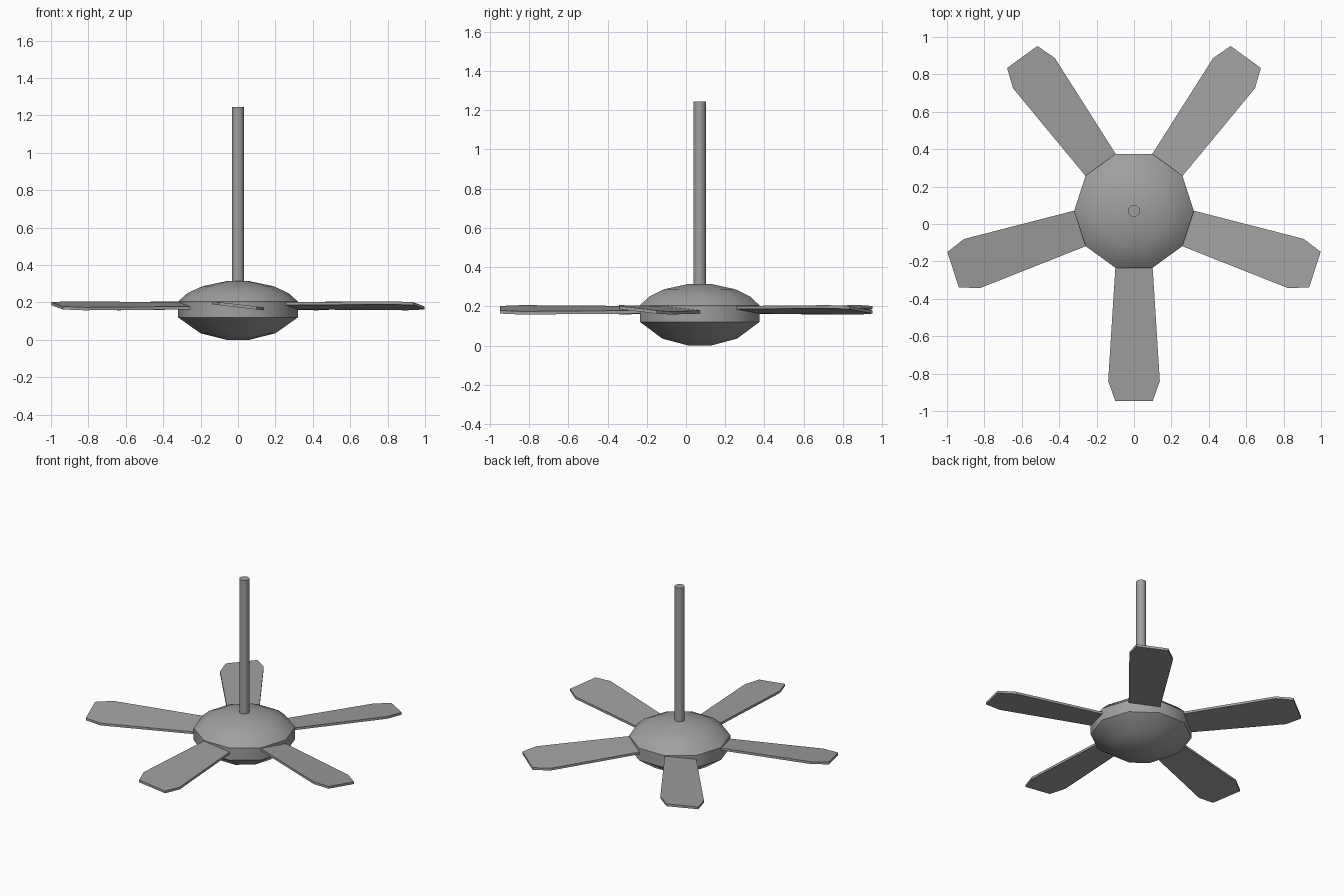
import bpy, bmesh, math
from mathutils import Matrix, Vector

cube = bpy.data.objects.get("Cube")
if cube:
    bpy.data.objects.remove(cube)

CENTRE = Vector((0, 0.07, 0))
grey = bpy.data.materials.new("mid_grey")
grey.use_nodes = True
grey.diffuse_color = (0.35, 0.35, 0.35, 1)
grey.node_tree.nodes["Principled BSDF"].inputs["Base Color"].default_value = (0.35, 0.35, 0.35, 1)


def finish(name, bm, smooth_angle=None):
    bmesh.ops.recalc_face_normals(bm, faces=bm.faces[:])
    mesh = bpy.data.meshes.new(name)
    bm.to_mesh(mesh)
    bm.free()
    mesh.materials.append(grey)
    obj = bpy.data.objects.new(name, mesh)
    obj.location = CENTRE
    bpy.context.collection.objects.link(obj)
    if smooth_angle:
        bpy.ops.object.select_all(action="DESELECT")
        obj.select_set(True)
        bpy.context.view_layer.objects.active = obj
        bpy.ops.object.shade_smooth_by_angle(angle=math.radians(smooth_angle))
    return obj


def lathe(name, profile, sides, smooth_angle):
    """Stack rings of (radius, height) and cap both ends."""
    bm = bmesh.new()
    rings = []
    for r, z in profile:
        rings.append([bm.verts.new((r * math.cos(math.tau * i / sides),
                                    r * math.sin(math.tau * i / sides), z))
                      for i in range(sides)])
    for low, high in zip(rings, rings[1:]):
        for i in range(sides):
            j = (i + 1) % sides
            bm.faces.new((low[i], low[j], high[j], high[i]))
    bm.faces.new(rings[0])
    bm.faces.new(rings[-1])
    return finish(name, bm, smooth_angle)


# Ten-sided motor housing with shallow domes above and below a straight band
lathe("motor_housing",
      [(0.06, 0), (0.2, 0.035), (0.32, 0.12), (0.32, 0.205),
       (0.27, 0.25), (0.19, 0.287), (0.06, 0.314)], 10, 37)

# Ceiling rod
lathe("ceiling_rod", [(0.032, 0.3), (0.032, 1.245)], 20, 40)

# Five pitched blades with clipped tips, outline as (distance out, half width)
OUTLINE = [(0.29, 0.099), (0.91, 0.138), (1.017, 0.1)]
THICKNESS, PITCH = 0.016, 0.115
for n in range(5):
    bm = bmesh.new()
    points = OUTLINE + [(r, -w) for r, w in reversed(OUTLINE)]
    base = bm.faces.new([bm.verts.new((r, w, 0.174 - PITCH * w)) for r, w in points])
    extruded = bmesh.ops.extrude_face_region(bm, geom=[base])
    top = [v for v in extruded["geom"] if isinstance(v, bmesh.types.BMVert)]
    bmesh.ops.translate(bm, verts=top, vec=(0, 0, THICKNESS))
    turn = Matrix.Rotation(math.radians(72 * n - 90), 4, "Z")
    bmesh.ops.transform(bm, matrix=turn, verts=bm.verts[:])
    finish(f"blade_{n + 1}", bm)
